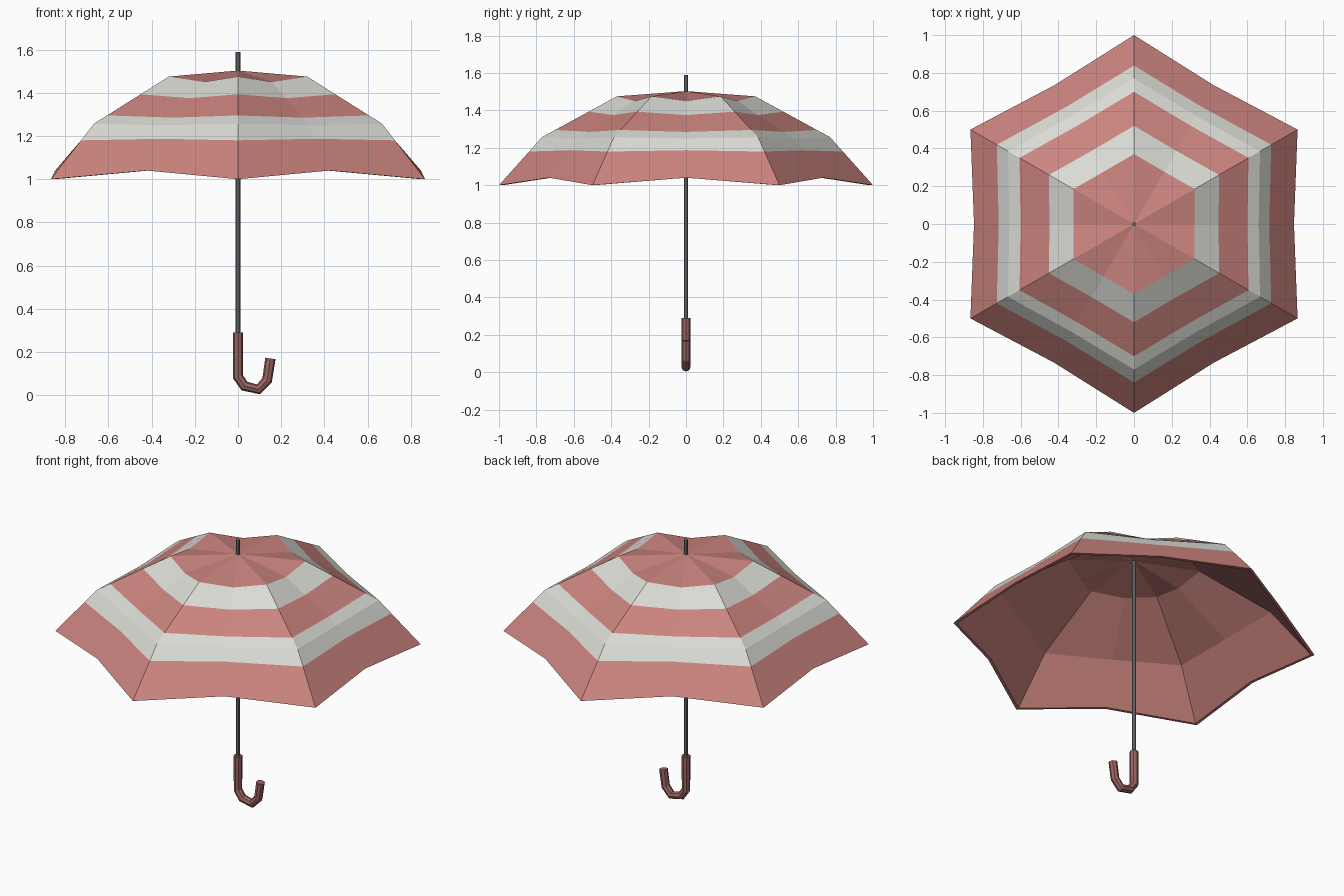
import bpy, bmesh
from math import sin, cos, pi

if "Cube" in bpy.data.objects:
    bpy.data.objects.remove(bpy.data.objects["Cube"])


def material(name, color):
    m = bpy.data.materials.new(name)
    m.diffuse_color = (*color, 1)
    m.use_nodes = True
    m.node_tree.nodes["Principled BSDF"].inputs["Base Color"].default_value = m.diffuse_color
    return m


red = material("red_fabric", (0.60, 0.23, 0.21))
white = material("white_fabric", (0.70, 0.71, 0.66))
handle_red = material("handle_red", (0.33, 0.13, 0.12))
metal = material("grey_metal", (0.20, 0.20, 0.21))


def lerp(a, b, t):
    return tuple(p + (q - p) * t for p, q in zip(a, b))


# Canopy: rings of (rib radius, rib z, panel-middle radius, panel-middle z)
shoulder = (0.37, 1.475, 0.32, 1.45)
knee = (0.77, 1.257, 0.66, 1.25)
rim = (1.0, 1.0, 0.847, 1.04)
inset = (0.98, 1.0, 0.83, 1.04)
inner_knee = (0.757, 1.245, 0.648, 1.238)
inner_shoulder = (0.365, 1.462, 0.315, 1.437)
rings = [shoulder, lerp(shoulder, knee, 0.375), lerp(shoulder, knee, 0.825),
         knee, lerp(knee, rim, 0.3), rim, inset, inner_knee, inner_shoulder]
stripes = [1, 0, 1, 1, 0, 0, 0, 0]

bm = bmesh.new()
loops = []
for rc, zc, rm, zm in rings:
    loop = []
    for i in range(12):
        a = pi / 2 + i * pi / 6
        r, z = (rm, zm) if i % 2 else (rc, zc)
        loop.append(bm.verts.new((r * cos(a), r * sin(a), z)))
    loops.append(loop)
top = bm.verts.new((0, 0, 1.503))
under = bm.verts.new((0, 0, 1.49))
for i in range(12):
    j = (i + 1) % 12
    bm.faces.new((top, loops[0][i], loops[0][j]))
    bm.faces.new((under, loops[-1][j], loops[-1][i]))
    for k, mat in enumerate(stripes):
        f = bm.faces.new((loops[k][i], loops[k + 1][i], loops[k + 1][j], loops[k][j]))
        f.material_index = mat
bmesh.ops.recalc_face_normals(bm, faces=bm.faces)
mesh = bpy.data.meshes.new("canopy")
bm.to_mesh(mesh)
bm.free()
mesh.materials.append(red)
mesh.materials.append(white)
bpy.context.collection.objects.link(bpy.data.objects.new("canopy", mesh))

# Shaft with the tip above the canopy
bpy.ops.mesh.primitive_cylinder_add(vertices=8, radius=0.011, depth=1.31,
                                    location=(0, 0, 0.935))
shaft = bpy.context.object
shaft.name = "shaft"
shaft.data.materials.append(metal)

# Hooked handle: octagonal tube along a short path
path = [(0, 0.29), (0, 0.085), (0.03, 0.042), (0.095, 0.027), (0.135, 0.07), (0.15, 0.17)]
curve = bpy.data.curves.new("handle", "CURVE")
curve.dimensions = "3D"
curve.bevel_depth = 0.024
curve.bevel_resolution = 2
curve.use_fill_caps = True
spline = curve.splines.new("POLY")
spline.points.add(len(path) - 1)
for p, (x, z) in zip(spline.points, path):
    p.co = (x, 0, z, 1)
spline.use_smooth = False
curve.materials.append(handle_red)
bpy.context.collection.objects.link(bpy.data.objects.new("handle", curve))
